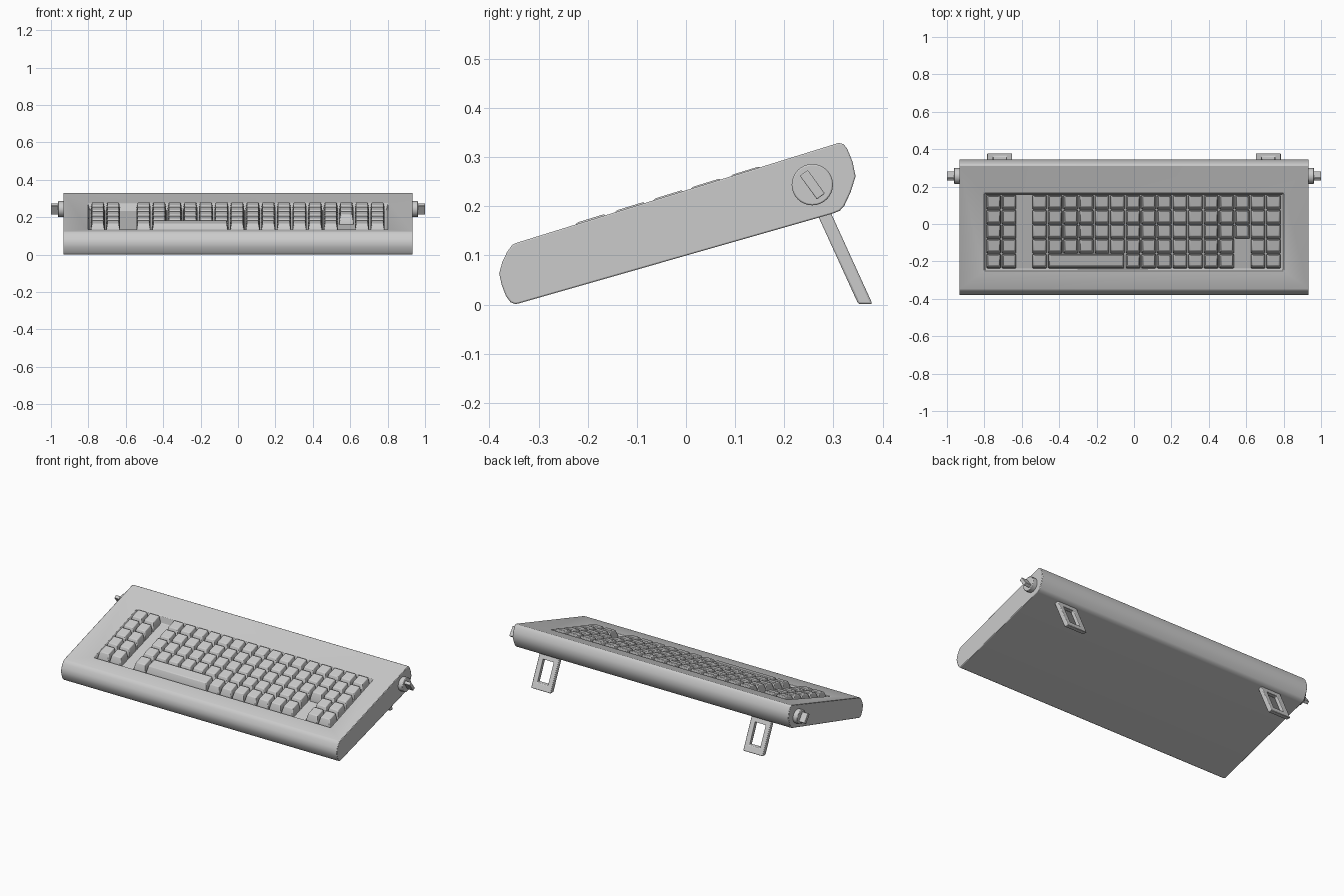
import bpy, bmesh, math
from mathutils import Matrix, Vector

if "Cube" in bpy.data.objects:
    bpy.data.objects.remove(bpy.data.objects["Cube"])


def finish(name, bm, bevel=0.0, segments=2, limit=35):
    bmesh.ops.recalc_face_normals(bm, faces=bm.faces)
    me = bpy.data.meshes.new(name)
    bm.to_mesh(me)
    bm.free()
    ob = bpy.data.objects.new(name, me)
    bpy.context.collection.objects.link(ob)
    bpy.ops.object.select_all(action='DESELECT')
    ob.select_set(True)
    bpy.context.view_layer.objects.active = ob
    bpy.ops.object.shade_smooth_by_angle(angle=math.radians(30))
    if bevel:
        m = ob.modifiers.new("soft_edges", 'BEVEL')
        m.width, m.segments = bevel, segments
        m.limit_method, m.angle_limit = 'ANGLE', math.radians(limit)
    return ob


def bridge(bm, a, b):
    for i in range(len(a)):
        j = (i + 1) % len(a)
        bm.faces.new((a[i], a[j], b[j], b[i]))


def top_z(y):
    # height of the tilted top plane
    return 0.126 + (y + 0.345) * 0.308


# Case: side profile swept across x, with a dished frame and key well on top
profile = [(-0.345, 0.126), (-0.354, 0.121), (-0.364, 0.107), (-0.374, 0.086),
           (-0.38, 0.063), (-0.375, 0.040), (-0.366, 0.017), (-0.357, 0.005),
           (-0.347, 0.001), (-0.338, 0.003), (0.298, 0.185), (0.313, 0.191),
           (0.322, 0.201), (0.335, 0.229), (0.345, 0.261), (0.339, 0.290),
           (0.328, 0.317), (0.320, 0.327), (0.310, 0.329)]
W = 0.934
bm = bmesh.new()
left = [bm.verts.new((-W, y, z)) for y, z in profile]
right = [bm.verts.new((W, y, z)) for y, z in profile]
bm.faces.new(left)
bm.faces.new(right)
for i in range(len(profile) - 1):
    bm.faces.new((left[i], left[i + 1], right[i + 1], right[i]))


def well_loop(x, y0, y1, z0, z1):
    return [bm.verts.new(p) for p in ((-x, y0, z0), (x, y0, z0), (x, y1, z1), (-x, y1, z1))]


outer = [left[0], right[0], right[-1], left[-1]]
rim = well_loop(0.803, -0.251, 0.166, 0.135, 0.274)
D = 0.047
floor = well_loop(0.792, -0.241, 0.158, top_z(-0.241) - D, top_z(0.158) - D)
bridge(bm, outer, rim)
bridge(bm, rim, floor)
bm.faces.new(floor)
finish("case", bm, 0.003, 2, 40)


# Keycaps: tapered blocks following the slope
def keycap(bm, x, y, hx):
    def ring(ax, ay, oy, h):
        return [bm.verts.new((x + sx * ax, y + oy + sy * ay, top_z(y + oy + sy * ay) + h))
                for sx, sy in ((-1, -1), (1, -1), (1, 1), (-1, 1))]
    hy = 0.038
    base = ring(hx, hy, 0, -D - 0.003)
    shoulder = ring(hx - 0.001, hy - 0.001, 0, -0.028)
    top = ring(hx - 0.008, hy - 0.009, 0.005, 0.003)
    bridge(bm, base, shoulder)
    bridge(bm, shoulder, top)
    bm.faces.new(top)
    bm.faces.new(base)


rows = [0.116, 0.036, -0.041, -0.119, -0.199]
bm = bmesh.new()
for r, y in enumerate(rows):
    for x in (-0.75, -0.668):
        keycap(bm, x, y, 0.038)
    for c in range(16):
        if r >= 3 and c == 13:
            continue
        if r == 4 and 1 <= c <= 5:
            continue
        keycap(bm, -0.505 + c * 0.0834, y, 0.0385)
finish("keycaps", bm, 0.004, 2, 30)

# Space bar
bm = bmesh.new()
keycap(bm, -0.256, rows[4], 0.203)
finish("space_bar", bm, 0.004, 2, 30)

for side, sx in (("left", -1), ("right", 1)):
    # Side knob: disc with a tilted grip blade
    bm = bmesh.new()
    bmesh.ops.create_cone(bm, cap_ends=True, segments=32, radius1=0.042, radius2=0.042, depth=0.045,
                          matrix=Matrix.Translation((sx * 0.94, 0.257, 0.244))
                          @ Matrix.Rotation(math.pi / 2, 4, 'Y'))
    finish(side + "_knob_disc", bm, 0.003)
    bm = bmesh.new()
    bmesh.ops.create_cube(bm, size=1, matrix=Matrix.Translation((sx * 0.975, 0.257, 0.244))
                          @ Matrix.Rotation(math.radians(-54), 4, 'X')
                          @ Matrix.Diagonal((0.05, 0.059, 0.02, 1)))
    finish(side + "_knob_grip", bm, 0.002)

    # Folding foot: slanted frame with an open window
    bm = bmesh.new()
    a, b = Vector((0, 0.276, 0.196)), Vector((0, 0.365, 0.001))

    def foot_loop(hx, t0, t1, oy):
        pts = []
        for x, t in ((-hx, t0), (hx, t0), (hx, t1), (-hx, t1)):
            p = a.lerp(b, t)
            pts.append(bm.verts.new((sx * 0.718 + x, p.y + oy, p.z)))
        return pts

    T = 0.0145
    of, ob_ = foot_loop(0.067, 0, 1, -T), foot_loop(0.067, 0, 1, T)
    nf, nb = foot_loop(0.036, 0.2, 0.82, -T), foot_loop(0.036, 0.2, 0.82, T)
    for p, q in ((of, ob_), (ob_, nb), (nb, nf), (nf, of)):
        bridge(bm, p, q)
    finish(side + "_foot", bm, 0.004)
